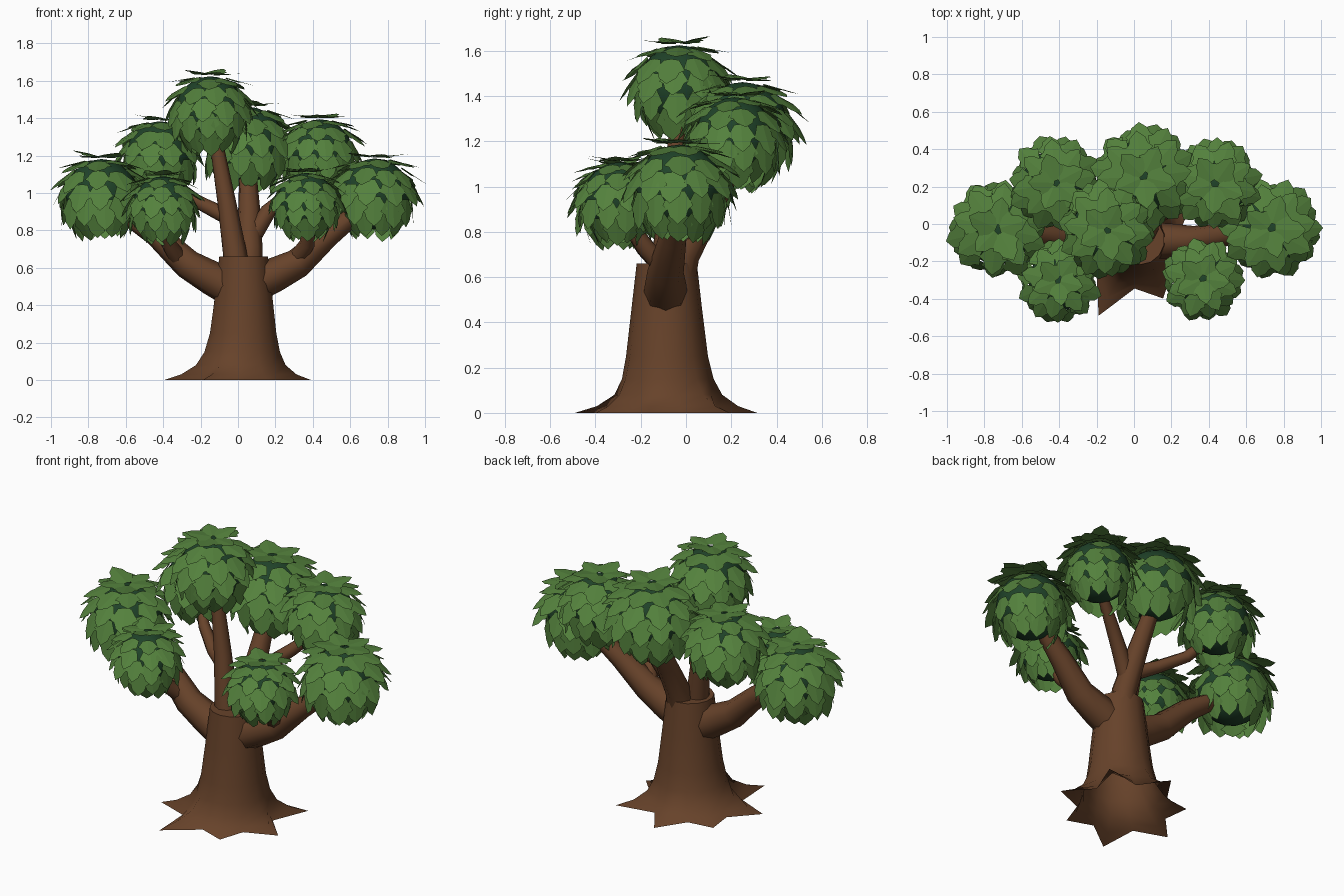
import bpy, bmesh, math, random
from mathutils import Vector, Matrix

if "Cube" in bpy.data.objects:
    bpy.data.objects.remove(bpy.data.objects["Cube"])

random.seed(4)


def material(name, rgb):
    m = bpy.data.materials.new(name)
    m.diffuse_color = (*rgb, 1)
    m.use_nodes = True
    m.node_tree.nodes["Principled BSDF"].inputs["Base Color"].default_value = m.diffuse_color
    return m


BARK = material("bark", (0.135, 0.055, 0.023))
LEAF = material("leaf", (0.088, 0.22, 0.046))
CORE = material("inner_foliage", (0.014, 0.055, 0.022))


def finish(bm, name, mat, smooth=None):
    me = bpy.data.meshes.new(name)
    bm.to_mesh(me)
    bm.free()
    me.materials.append(mat)
    ob = bpy.data.objects.new(name, me)
    bpy.context.collection.objects.link(ob)
    if smooth:
        bpy.ops.object.select_all(action='DESELECT')
        ob.select_set(True)
        bpy.context.view_layer.objects.active = ob
        bpy.ops.object.shade_smooth_by_angle(angle=math.radians(smooth))
    return ob


def skin(bm, rings, bottom=True):
    """Bridge vertex rings of equal size and cap the ends."""
    loops = [[bm.verts.new(p) for p in r] for r in rings]
    n = len(loops[0])
    for a, b in zip(loops, loops[1:]):
        for i in range(n):
            j = (i + 1) % n
            bm.faces.new((a[i], a[j], b[j], b[i]))
    if bottom:
        bm.faces.new(loops[0][::-1])
    bm.faces.new(loops[-1])
    bmesh.ops.recalc_face_normals(bm, faces=bm.faces)


# Trunk: round shaft, open below, flaring into seven uneven root points
ROOTS = (1.14, 0.85, 1.0, 1.12, 1.0, 0.84, 1.02)


def trunk_ring(z, cx, tip, notch):
    pts = []
    for i in range(14):
        a = math.radians(245) + i * math.pi / 7
        r = notch if i % 2 else notch + (tip - notch) * (1 + 2.4 * (ROOTS[i // 2] - 1))
        pts.append(Vector((cx + r * math.cos(a), -0.085 + r * math.sin(a), z)))
    return pts


bm = bmesh.new()
skin(bm, [trunk_ring(*s) for s in (
    (0, 0, 0.4, 0.26), (0.03, 0.005, 0.315, 0.24), (0.08, 0.015, 0.245, 0.215),
    (0.15, 0.022, 0.207, 0.198), (0.25, 0.027, 0.182, 0.18),
    (0.45, 0.03, 0.157, 0.157), (0.66, 0.03, 0.133, 0.133))], bottom=False)
finish(bm, "trunk", BARK, 70)


# Branches: tapered tubes along short paths of (x, y, z, radius)
def branch(name, path, sides=8):
    pts = [Vector(p[:3]) for p in path]
    rings = []
    for i, p in enumerate(pts):
        d = (pts[min(i + 1, len(pts) - 1)] - pts[max(i - 1, 0)]).normalized()
        u = d.cross(Vector((0.1, 1, 0.05))).normalized()
        v = d.cross(u)
        r = path[i][3]
        rings.append([p + r * (math.cos(t) * u + math.sin(t) * v)
                      for t in (k * math.tau / sides for k in range(sides))])
    bm = bmesh.new()
    skin(bm, rings)
    finish(bm, name, BARK, 60)


branch("left_branch", [(0.0, -0.09, 0.47, 0.1), (-0.14, -0.09, 0.545, 0.092),
                       (-0.27, -0.09, 0.62, 0.08), (-0.44, -0.06, 0.78, 0.064),
                       (-0.7, -0.02, 0.95, 0.04)])
branch("right_branch", [(0.06, -0.09, 0.5, 0.1), (0.2, -0.09, 0.565, 0.092),
                        (0.32, -0.09, 0.625, 0.08), (0.48, -0.06, 0.77, 0.062),
                        (0.71, -0.02, 0.95, 0.04)])
branch("top_branch", [(0.0, -0.1, 0.55, 0.07), (-0.02, -0.09, 0.7, 0.063),
                      (-0.06, -0.06, 0.95, 0.05), (-0.13, -0.03, 1.35, 0.032)])
branch("back_branch", [(0.05, -0.06, 0.5, 0.085), (0.06, -0.01, 0.7, 0.072),
                       (0.06, 0.1, 0.9, 0.06), (0.05, 0.26, 1.2, 0.04)])
branch("back_left_branch", [(-0.03, -0.06, 0.86, 0.045), (-0.17, 0.0, 0.93, 0.038),
                            (-0.3, 0.1, 1.0, 0.033), (-0.42, 0.22, 1.14, 0.025)])
branch("back_right_branch", [(0.06, 0.02, 0.74, 0.05), (0.16, 0.06, 0.9, 0.043),
                             (0.28, 0.13, 1.0, 0.036), (0.43, 0.21, 1.14, 0.025)])
for side, s in (("left", -1), ("right", 1)):
    branch("front_" + side + "_branch", [(s * 0.31, -0.09, 0.64, 0.05),
           (s * 0.37, -0.18, 0.73, 0.042), (s * 0.39, -0.3, 0.9, 0.028)])

# Leaf outline, right half with a shoulder tooth: (across, along, lift)
HALF = [(0.034, 0, 0), (0.072, 0.066, -0.006), (0.05, 0.084, -0.003), (0.04, 0.118, -0.006)]
# Rows of leaves: latitude, count, outward tilt
ROWS = [(84, 5, 16), (62, 8, 15), (41, 10, 14), (19, 12, 13), (-5, 12, 12), (-30, 10, 10)]


def add_leaf(bm, mat):
    root = bm.verts.new(mat @ Vector((0, 0, 0.006)))
    tip = bm.verts.new(mat @ Vector((0, 0.155, -0.008)))
    for s in (1, -1):
        vs = [root] + [bm.verts.new(mat @ Vector((s * x, y, z))) for x, y, z in HALF] + [tip]
        bm.faces.new(vs if s > 0 else vs[::-1])


# Foliage clump: dark ball covered in overlapping rows of leaves
def clump(name, x, y, z, size):
    c = Vector((x, y, z))
    core = bmesh.new()
    bmesh.ops.create_icosphere(core, subdivisions=3, radius=0.19 * size,
                               matrix=Matrix.Translation(c))
    finish(core, name + "_core", CORE, 60)
    bm = bmesh.new()
    turn = random.uniform(0, math.tau)
    for k, (lat, count, tilt) in enumerate(ROWS):
        for i in range(count):
            lon = turn + k * 0.3 + (i + 0.5 * (k % 2)) * math.tau / count
            lon += random.uniform(-0.08, 0.08)
            la = math.radians(lat + random.uniform(-4, 4))
            ti = math.radians(tilt + random.uniform(-6, 6))
            out = Vector((math.cos(lon), math.sin(lon), 0))
            n = out * math.cos(la) + Vector((0, 0, math.sin(la)))
            down = out * math.sin(la) - Vector((0, 0, math.cos(la)))
            along = down * math.cos(ti) + n * math.sin(ti)
            face = n * math.cos(ti) - down * math.sin(ti)
            side = along.cross(face)
            m = Matrix((side, along, face)).transposed().to_4x4()
            grow = size * random.uniform(0.92, 1.08)
            m = Matrix.Translation(c + n * 0.197 * size) @ m @ Matrix.Scale(grow, 4)
            add_leaf(bm, m)
    finish(bm, name + "_leaves", LEAF)


for args in (("left_clump", -0.73, -0.025, 0.99, 1.01),
             ("right_clump", 0.73, -0.03, 0.995, 1.0),
             ("front_left_clump", -0.405, -0.305, 0.93, 0.84),
             ("front_right_clump", 0.365, -0.295, 0.95, 0.83),
             ("back_left_clump", -0.42, 0.22, 1.205, 0.94),
             ("back_right_clump", 0.435, 0.215, 1.22, 0.92),
             ("back_clump", 0.05, 0.25, 1.26, 1.06),
             ("top_clump", -0.15, -0.03, 1.44, 0.97)):
    clump(*args)
